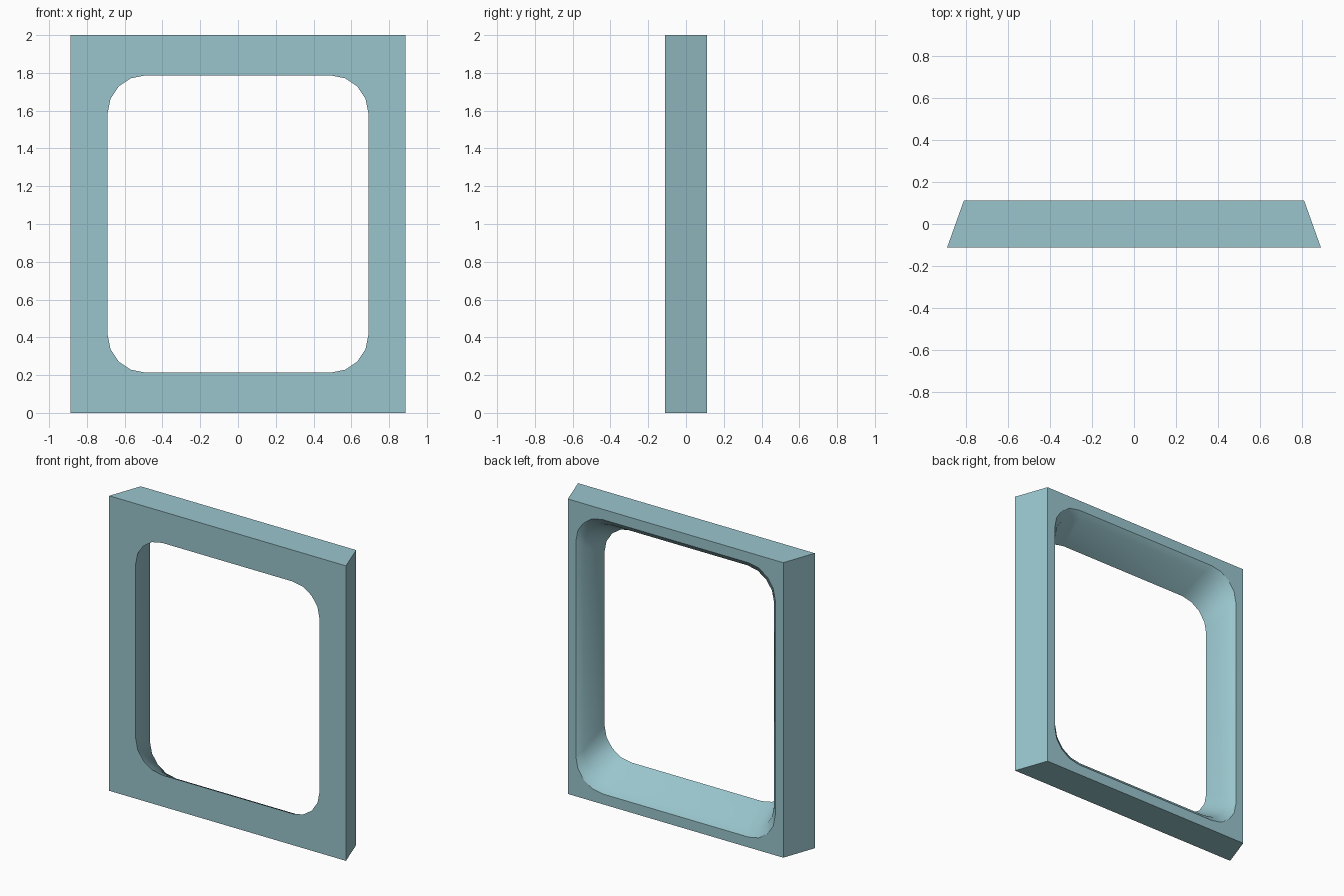
import bpy, bmesh, math

if "Cube" in bpy.data.objects:
    bpy.data.objects.remove(bpy.data.objects["Cube"])

N = 5  # points on each rounded corner
CORNERS = [(1, 1), (-1, 1), (-1, -1), (1, -1)]


def opening_loop(bm, hx, hz, y, r=0.2):
    """Rounded rectangle centred on z = 1."""
    verts = []
    for c, (sx, sz) in enumerate(CORNERS):
        for i in range(N):
            a = math.pi / 2 * (c + i / (N - 1))
            verts.append(bm.verts.new((sx * (hx - r) + r * math.cos(a), y,
                                       1 + sz * (hz - r) + r * math.sin(a))))
    return verts


def outer_loop(bm, hx, y):
    return [bm.verts.new((sx * hx, y, 1 + sz)) for sx, sz in CORNERS]


def bridge(bm, a, b, smooth=False):
    n = len(a)
    for i in range(n):
        j = (i + 1) % n
        bm.faces.new((a[i], a[j], b[j], b[i])).smooth = smooth


def flat_ring(bm, outer, inner):
    """Flat face around the opening: four corner fans and four side strips."""
    for c in range(4):
        arc = inner[c * N:(c + 1) * N]
        for p, q in zip(arc, arc[1:]):
            bm.faces.new((outer[c], p, q))
        d = (c + 1) % 4
        bm.faces.new((outer[c], arc[-1], inner[d * N], outer[d]))


bm = bmesh.new()
# Outside: tapers in width towards the back
front = outer_loop(bm, 0.888, -0.112)
back = outer_loop(bm, 0.808, 0.112)
# Opening: flares towards the back and ends in a chamfered lip
hole_front = opening_loop(bm, 0.69, 0.787, -0.112)
hole_lip = opening_loop(bm, 0.714, 0.89, 0.076)
hole_back = opening_loop(bm, 0.748, 0.93, 0.112)

bridge(bm, front, back)
bridge(bm, hole_front, hole_lip, smooth=True)
bridge(bm, hole_lip, hole_back, smooth=True)
flat_ring(bm, front, hole_front)
flat_ring(bm, back, hole_back)
bmesh.ops.recalc_face_normals(bm, faces=bm.faces)
# Crisp rims where the opening meets the flat faces
for e in bm.edges:
    if len({f.smooth for f in e.link_faces}) > 1:
        e.smooth = False

mesh = bpy.data.meshes.new("window_frame")
bm.to_mesh(mesh)
bm.free()
frame = bpy.data.objects.new("window_frame", mesh)
bpy.context.collection.objects.link(frame)

# Muted teal paint
paint = bpy.data.materials.new("teal_paint")
paint.diffuse_color = (0.32, 0.56, 0.61, 1)
paint.use_nodes = True
paint.node_tree.nodes["Principled BSDF"].inputs["Base Color"].default_value = paint.diffuse_color
mesh.materials.append(paint)
